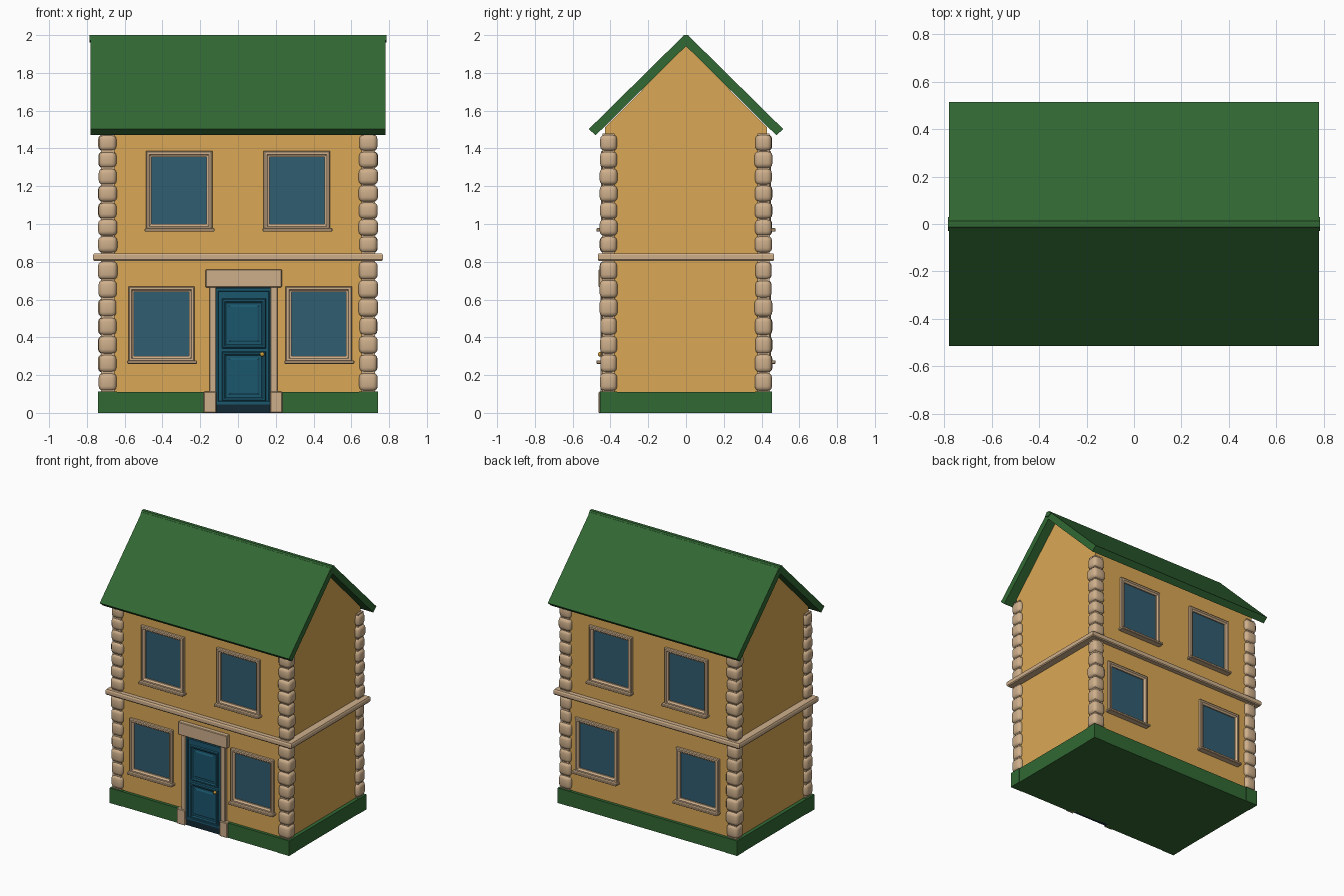
import bpy, bmesh, math, random
from mathutils import Vector

if "Cube" in bpy.data.objects:
    bpy.data.objects.remove(bpy.data.objects["Cube"])

random.seed(4)


def mat(name, rgb):
    m = bpy.data.materials.new(name)
    m.diffuse_color = (*rgb, 1)
    m.use_nodes = True
    m.node_tree.nodes["Principled BSDF"].inputs["Base Color"].default_value = m.diffuse_color
    return m


WALL = mat("ochre plaster", (0.70, 0.39, 0.09))
STONE = mat("beige stone", (0.62, 0.43, 0.26))
GREEN = mat("green paint", (0.032, 0.14, 0.034))
GLASS = mat("blue glass", (0.030, 0.110, 0.165))
DOOR = mat("door blue", (0.011, 0.095, 0.155))
DARK = mat("dark navy", (0.006, 0.022, 0.035))
BRASS = mat("brass", (0.60, 0.33, 0.04))


def finish(name, bm, m, smooth=False):
    bmesh.ops.recalc_face_normals(bm, faces=bm.faces)
    me = bpy.data.meshes.new(name)
    bm.to_mesh(me)
    bm.free()
    me.materials.append(m)
    for p in me.polygons:
        p.use_smooth = smooth
    ob = bpy.data.objects.new(name, me)
    bpy.context.collection.objects.link(ob)
    return ob


def box(name, x0, x1, y0, y1, z0, z1, m, bevel=0.0, seg=2, smooth=False):
    bm = bmesh.new()
    bmesh.ops.create_cube(bm, size=1)
    for v in bm.verts:
        v.co = Vector(((x0 + x1) / 2 + v.co.x * (x1 - x0),
                       (y0 + y1) / 2 + v.co.y * (y1 - y0),
                       (z0 + z1) / 2 + v.co.z * (z1 - z0)))
    if bevel:
        bmesh.ops.bevel(bm, geom=bm.edges[:], offset=bevel, segments=seg,
                        profile=0.5, affect='EDGES')
    return finish(name, bm, m, smooth)


def prism(name, pts, a, b, place, m):
    """Extrude a 2D profile from a to b; place(u, v, t) gives the 3D point."""
    bm = bmesh.new()
    f = [bm.verts.new(place(u, v, a)) for u, v in pts]
    g = [bm.verts.new(place(u, v, b)) for u, v in pts]
    bm.faces.new(f)
    bm.faces.new(g)
    n = len(pts)
    for i in range(n):
        bm.faces.new((f[i], f[(i + 1) % n], g[(i + 1) % n], g[i]))
    return finish(name, bm, m)


def along_x(u, v, t):
    return (t, u, v)


def along_z(u, v, t):
    return (u, v, t)


def moulding(name, x0, x1, z0, z1, wall, side, profile, m, cap=False):
    """Mitred rectangular moulding on a wall; profile = (inset, projection)."""
    bm = bmesh.new()
    rings = []
    for inset, out in profile:
        y = side * (wall + out)
        rings.append([bm.verts.new((x, y, z)) for x, z in (
            (x0 + inset, z0 + inset), (x1 - inset, z0 + inset),
            (x1 - inset, z1 - inset), (x0 + inset, z1 - inset))])
    for r, s in zip(rings, rings[1:]):
        for i in range(4):
            j = (i + 1) % 4
            bm.faces.new((r[i], r[j], s[j], s[i]))
    if cap:
        bm.faces.new(rings[-1])
    ob = finish(name, bm, m)
    return ob


HX, HY = 0.71, 0.43   # wall half sizes

# Walls with gables
prism("walls", [(-HY, 0.05), (HY, 0.05), (HY, 1.51), (0, 1.945), (-HY, 1.51)],
      -HX, HX, along_x, WALL)

# Roof and ridge cap
prism("roof", [(-0.515, 1.502), (-0.02, 1.99), (0.02, 1.99), (0.515, 1.502),
               (0.478, 1.47), (0, 1.942), (-0.478, 1.47)],
      -0.78, 0.78, along_x, GREEN)
prism("ridge_cap", [(-0.03, 1.972), (-0.012, 2.0), (0.012, 2.0), (0.03, 1.972),
                    (0, 1.96)], -0.785, 0.785, along_x, GREEN)

# Plinth with a notch for the doorway
prism("plinth", [(-0.737, -0.452), (-0.12, -0.452), (-0.12, -0.428),
                 (0.18, -0.428), (0.18, -0.452), (0.737, -0.452),
                 (0.737, 0.452), (-0.737, 0.452)], 0, 0.11, along_z, GREEN)

# Belt course between the storeys
bm = bmesh.new()
levels = [(0.0, 0.805), (0.03, 0.805), (0.035, 0.812), (0.035, 0.835),
          (0.03, 0.845), (0.0, 0.845)]
rings = []
for out, z in levels:
    x, y = 0.732 + out, 0.432 + out
    rings.append([bm.verts.new(p) for p in
                  ((-x, -y, z), (x, -y, z), (x, y, z), (-x, y, z))])
for r, s in zip(rings, rings[1:]):
    for i in range(4):
        bm.faces.new((r[i], r[(i + 1) % 4], s[(i + 1) % 4], s[i]))
bm.faces.new(rings[0])
bm.faces.new(rings[-1])
finish("belt_course", bm, STONE)

# Rounded corner stones and plinth corners
for sx in (-1, 1):
    for sy in (-1, 1):
        cx, cy = sx * 0.69, sy * 0.41
        box("plinth_corner", cx - 0.05, cx + 0.05, cy - 0.045, cy + 0.045,
            0, 0.112, GREEN)
        box("corner_core", cx - 0.035, cx + 0.035, cy - 0.032, cy + 0.032,
            0.11, 1.48, STONE)
        for z0, z1 in ((0.115, 0.803), (0.847, 1.475)):
            h = (z1 - z0) / 7
            for i in range(7):
                g = random.uniform(-0.004, 0.002)
                a, b = 0.05 + g, 0.046 + g
                box("corner_stone", cx - a, cx + a, cy - b, cy + b,
                    z0 + i * h, z0 + (i + 1) * h, STONE, 0.026, 3, True)

# Windows: glass, moulded frame and sill, on front and back
FRAME = [(0, -0.01), (0, 0.016), (0.006, 0.021), (0.018, 0.021),
         (0.024, 0.014), (0.031, 0.012), (0.031, -0.01)]
for side in (-1, 1):
    for cx, z0, z1 in ((-0.312, 0.97, 1.387), (0.312, 0.97, 1.387),
                       (-0.405, 0.27, 0.67), (0.428, 0.27, 0.67)):
        x0, x1 = cx - 0.176, cx + 0.176
        moulding("window_frame", x0, x1, z0, z1, HY, side, FRAME, STONE)
        y0, y1 = sorted((side * (HY - 0.005), side * (HY + 0.003)))
        box("window_glass", x0 + 0.028, x1 - 0.028, y0, y1,
            z0 + 0.028, z1 - 0.028, GLASS)
        y0, y1 = sorted((side * (HY - 0.01), side * 0.475))
        box("window_sill", x0 - 0.006, x1 + 0.012, y0, y1,
            z0 - 0.01, z0 + 0.008, STONE, 0.004, 1)

# Door leaf with two raised panels, threshold and knob
box("door_leaf", -0.12, 0.18, -0.438, -0.42, 0.04, 0.68, DOOR)
moulding("door_rim", -0.12, 0.18, 0.045, 0.66, 0.438, -1,
         [(0, 0), (0, 0.008), (0.014, 0.008), (0.018, 0)], DOOR)
for z0, z1 in ((0.06, 0.325), (0.34, 0.605)):
    moulding("door_panel", -0.085, 0.147, z0, z1, 0.438, -1,
             [(0, 0), (0.005, 0.008), (0.014, 0.008), (0.022, 0.001),
              (0.034, 0.001), (0.044, 0.006)], DOOR, True)
box("threshold", -0.12, 0.18, -0.445, -0.42, 0, 0.05, DARK)
bm = bmesh.new()
bmesh.ops.create_uvsphere(bm, u_segments=12, v_segments=8, radius=0.012)
bmesh.ops.translate(bm, verts=bm.verts, vec=(0.128, -0.455, 0.31))
finish("door_knob", bm, BRASS, True)

# Door surround: jambs, foot blocks and lintel
for x0, x1 in ((-0.152, -0.116), (0.172, 0.21)):
    box("door_jamb", x0, x1, -0.453, -0.42, 0.1, 0.68, STONE, 0.004, 1)
for x0, x1 in ((-0.182, -0.115), (0.17, 0.235)):
    box("door_foot_block", x0, x1, -0.463, -0.42, 0, 0.112, STONE, 0.004, 1)
box("door_lintel", -0.172, 0.232, -0.463, -0.42, 0.665, 0.76, STONE, 0.004, 1)
